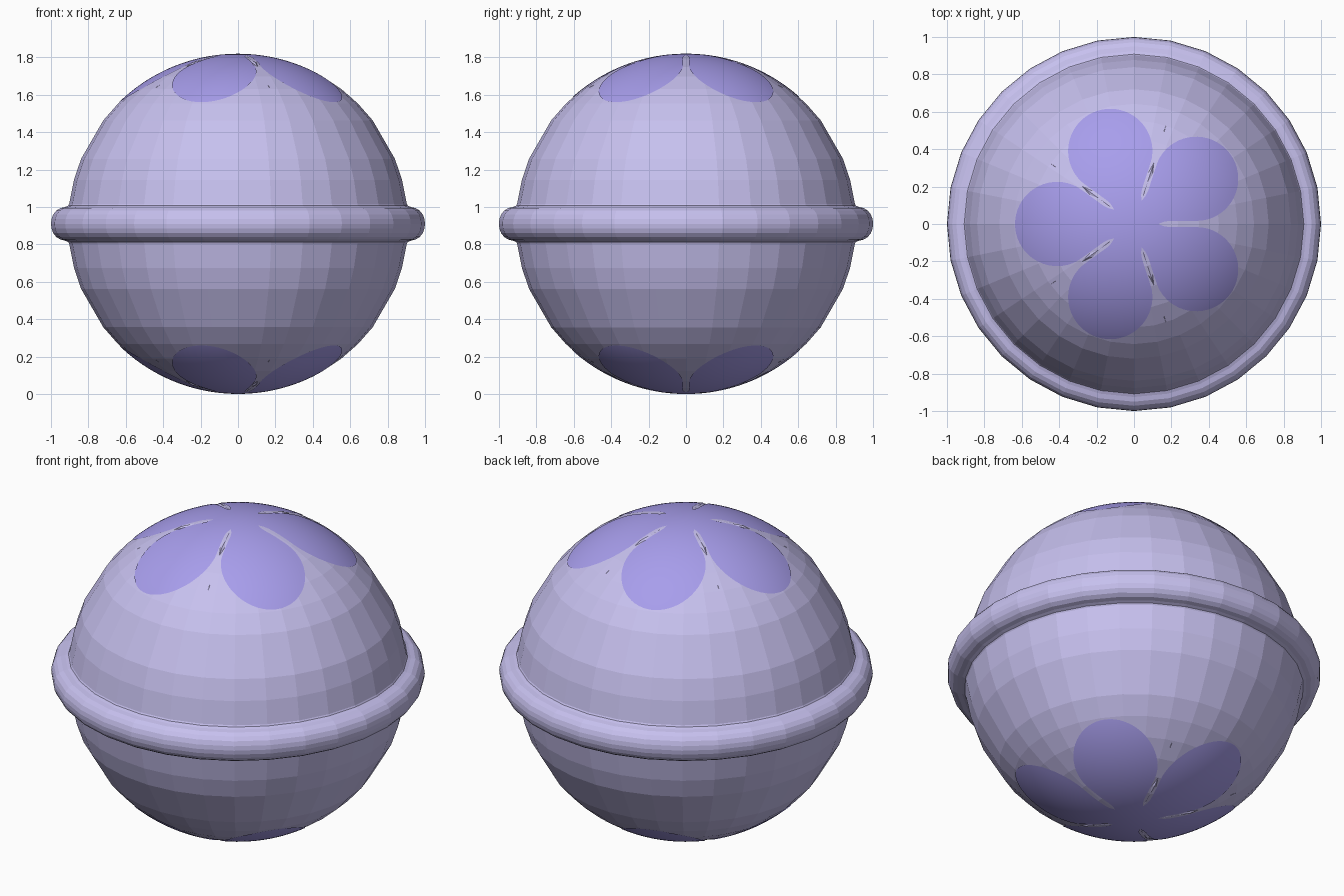
import bpy, bmesh
from math import sin, cos, pi, sqrt, asin, acos, radians

if "Cube" in bpy.data.objects:
    bpy.data.objects.remove(bpy.data.objects["Cube"])

R, SEG, ZC = 0.908, 32, 0.91


def material(name, col):
    m = bpy.data.materials.new(name)
    m.diffuse_color = (*col, 1)
    m.use_nodes = True
    m.node_tree.nodes["Principled BSDF"].inputs["Base Color"].default_value = m.diffuse_color
    return m


LILAC = material("lilac", (0.57, 0.53, 0.86))
VIOLET = material("violet", (0.39, 0.34, 0.84))


def make(name, verts, faces, mat, smooth=False):
    me = bpy.data.meshes.new(name)
    me.from_pydata(verts, [], faces)
    bm = bmesh.new()
    bm.from_mesh(me)
    bmesh.ops.remove_doubles(bm, verts=bm.verts, dist=1e-5)
    bmesh.ops.recalc_face_normals(bm, faces=bm.faces)
    # open patches must face away from the ball centre
    if any(f.normal.dot(f.calc_center_median()) < 0 for f in list(bm.faces)[:1]):
        bmesh.ops.reverse_faces(bm, faces=bm.faces)
    for f in bm.faces:
        f.smooth = smooth
    bm.to_mesh(me)
    bm.free()
    me.materials.append(mat)
    ob = bpy.data.objects.new(name, me)
    ob.location.z = ZC
    bpy.context.collection.objects.link(ob)
    return ob


def lathe(name, profile, mat):
    verts = [(r * cos(2 * pi * i / SEG), r * sin(2 * pi * i / SEG), z)
             for r, z in profile for i in range(SEG)]
    faces = [(k * SEG + i, k * SEG + (i + 1) % SEG,
              (k + 1) * SEG + (i + 1) % SEG, (k + 1) * SEG + i)
             for k in range(len(profile) - 1) for i in range(SEG)]
    return make(name, verts, faces, mat)


def on_ball(r, a, side, lift):
    s = (R + lift) / R
    return (r * s * cos(a), r * s * sin(a), side * s * sqrt(R * R - r * r))


# ball with the rounded rim around its equator, as one turned profile
upper = [(R * cos(radians(a)), R * sin(radians(a)))
         for a in (90, 82.5, 75, 67.5, 60, 52.5, 45, 37.5, 22.5, 15)]
rim = [(0.903, 0.105), (0.908, 0.097), (0.925, 0.09), (0.95, 0.084), (0.972, 0.07),
       (0.988, 0.05), (0.997, 0.025)]
half = upper + rim
lathe("ball", half + [(1.0, 0)] + [(r, -z) for r, z in reversed(half)], LILAC)

# five-petal flower patches at both poles
C, A, CORE, N = 0.41, 0.225, 0.13, 16


def half_angle(r):
    if r <= CORE:
        return pi / 5
    gap = 0.017 * min(1, sqrt((r - CORE) / 0.06))
    limit = pi / 5 - gap / r
    if r > sqrt(C * C - A * A):
        limit = min(limit, acos(min(1, (r * r + C * C - A * A) / (2 * r * C))))
    return limit


r_end = C + A
radii = [0.0, 0.045, 0.09] + [CORE + (r_end - CORE) * sin(pi / 2 * i / 26) for i in range(27)]

for side, label in ((1, "top"), (-1, "bottom")):
    verts, faces = [], []
    for p in range(5):
        mid, base = pi / 5 + p * 2 * pi / 5, len(verts)
        for r in radii:
            h = half_angle(r)
            verts += [on_ball(r, mid + h * (2 * j / N - 1), side, 0.0015) for j in range(N + 1)]
        W = N + 1
        faces += [(base + k * W + j, base + (k + 1) * W + j,
                   base + (k + 1) * W + j + 1, base + k * W + j + 1)
                  for k in range(len(radii) - 1) for j in range(N)]
    make(label + "_flower", verts, faces, VIOLET, True)

    # slim creases between the petals
    verts, faces = [], []
    for p in range(1, 5):
        a, b = p * 2 * pi / 5, len(verts)
        verts += [on_ball(0.15, a, side, 0), on_ball(0.28, a + 0.05, side, -0.003),
                  on_ball(0.28, a - 0.05, side, -0.003), on_ball(0.3, a, side, 0.006),
                  on_ball(0.55, a, side, 0.002)]
        faces += [(b, b + 3, b + 1), (b, b + 2, b + 3), (b + 1, b + 3, b + 4), (b + 3, b + 2, b + 4)]
    make(label + "_creases", verts, faces, LILAC)
